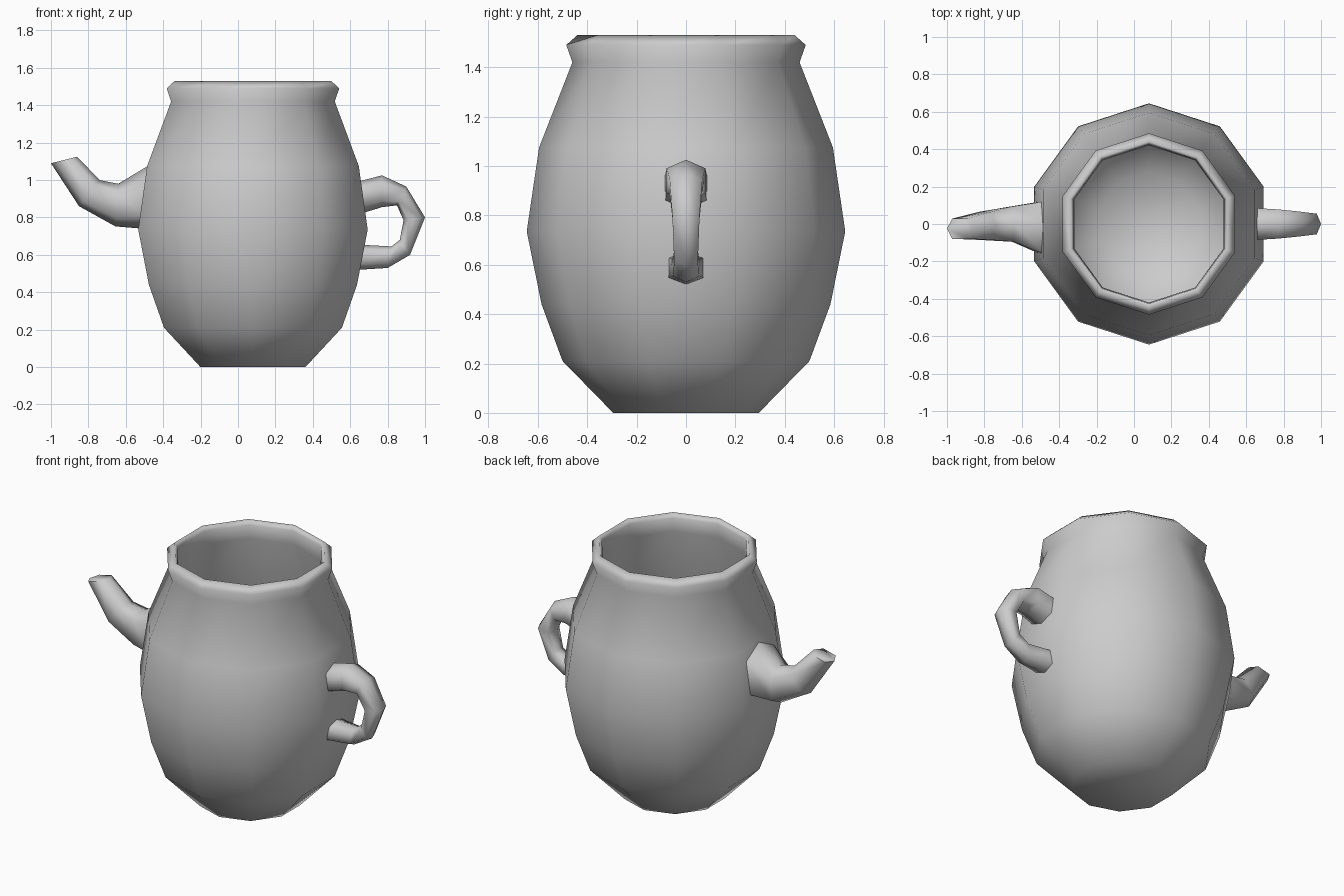
import bpy, bmesh, math
from mathutils import Vector

if "Cube" in bpy.data.objects:
    bpy.data.objects.remove(bpy.data.objects["Cube"])


def finish(name, bm, limit=None):
    bmesh.ops.recalc_face_normals(bm, faces=bm.faces)
    mesh = bpy.data.meshes.new(name)
    bm.to_mesh(mesh)
    bm.free()
    obj = bpy.data.objects.new(name, mesh)
    bpy.context.collection.objects.link(obj)
    for p in mesh.polygons:
        p.use_smooth = True
    if limit:
        bpy.context.view_layer.objects.active = obj
        obj.select_set(True)
        bpy.ops.object.shade_smooth_by_angle(angle=math.radians(limit))
        obj.select_set(False)
    return obj


def skin(bm, rings):
    """Bridge successive rings and cap both ends."""
    rows = [[bm.verts.new(p) for p in ring] for ring in rings]
    n = len(rows[0])
    for a, b in zip(rows, rows[1:]):
        for i in range(n):
            j = (i + 1) % n
            bm.faces.new((a[i], a[j], b[j], b[i]))
    bm.faces.new(rows[0])
    bm.faces.new(rows[-1])


def tube(name, sections):
    """Six-sided tube; each section: outer xz, inner xz, half width, y centre."""
    rings = []
    for ox, oz, ix, iz, w, y in sections:
        o, i = Vector((ox, y, oz)), Vector((ix, y, iz))
        side = Vector((0, w, 0))
        hi, lo = o.lerp(i, 0.2), o.lerp(i, 0.8)
        rings.append([o, hi + side, lo + side, i, lo - side, hi - side])
    bm = bmesh.new()
    skin(bm, rings)
    return finish(name, bm, 75)


# Hollow ten-sided body: outer wall, rolled lip, then inner wall
profile = [(0.295, 0), (0.50, 0.21), (0.585, 0.44), (0.645, 0.735),
           (0.595, 1.075), (0.46, 1.42), (0.485, 1.49), (0.44, 1.53),
           (0.425, 1.50), (0.42, 1.42), (0.565, 1.07), (0.615, 0.735),
           (0.555, 0.45), (0.47, 0.23), (0.28, 0.03)]
angles = [math.radians(18 + 36 * k) for k in range(10)]
bm = bmesh.new()
skin(bm, [[(0.08 + r * math.cos(a), r * math.sin(a), z) for a in angles]
          for r, z in profile])
finish("pot_body", bm)

# Looped handle
tube("handle", [
    (0.655, 0.995, 0.655, 0.82, 0.085, 0),
    (0.77, 1.025, 0.77, 0.855, 0.078, 0),
    (0.90, 0.965, 0.85, 0.865, 0.066, 0),
    (1.00, 0.80, 0.885, 0.785, 0.055, 0),
    (0.92, 0.60, 0.865, 0.68, 0.048, 0),
    (0.80, 0.53, 0.82, 0.645, 0.052, 0),
    (0.64, 0.52, 0.64, 0.655, 0.072, 0)])

# Tapering spout
tube("spout", [
    (-0.475, 1.08, -0.51, 0.74, 0.14, -0.02),
    (-0.64, 0.98, -0.655, 0.752, 0.095, 0),
    (-0.74, 1.00, -0.85, 0.86, 0.075, -0.01),
    (-0.86, 1.125, -1.00, 1.09, 0.054, -0.025)])
